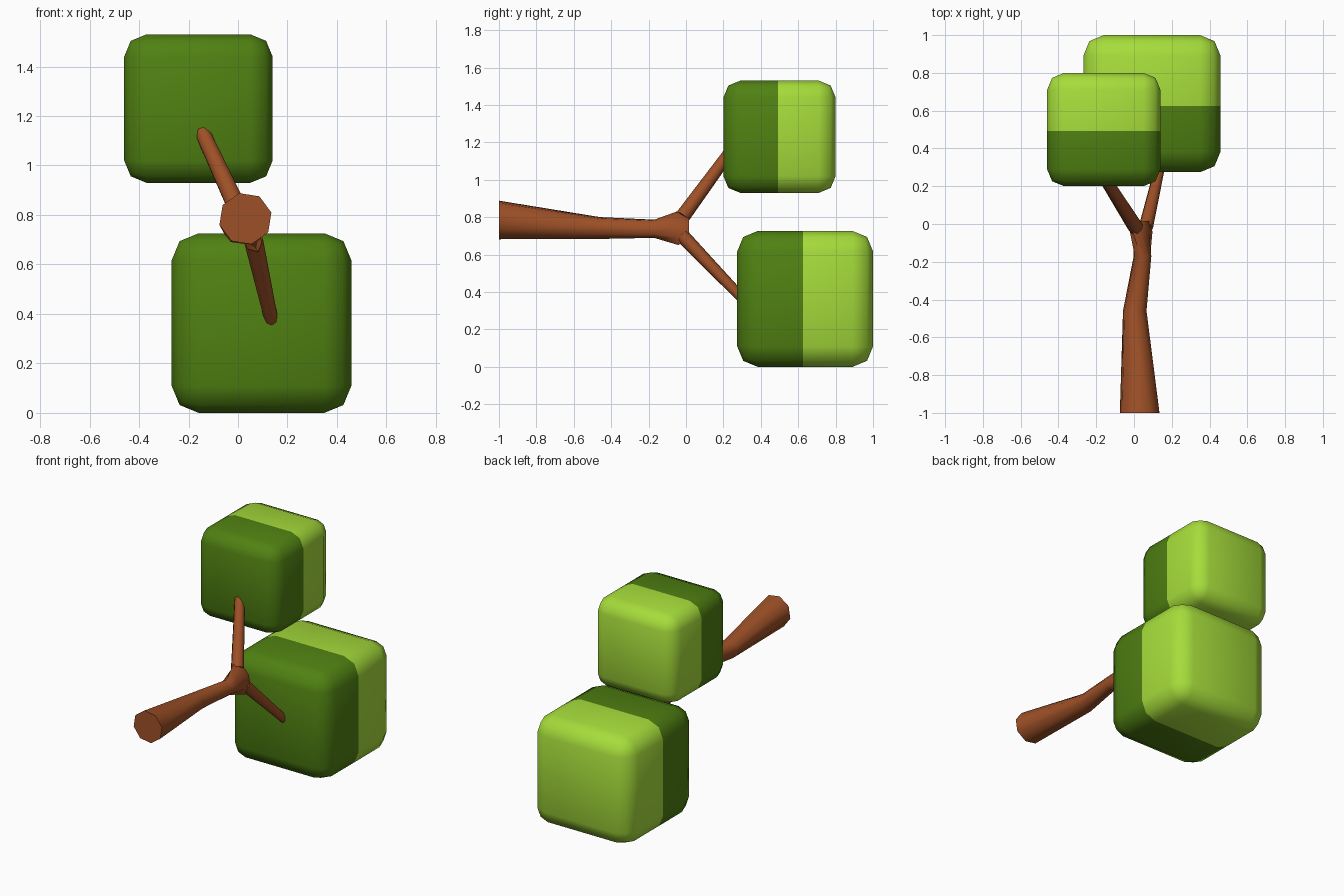
import bpy, bmesh, math
from mathutils import Vector

if "Cube" in bpy.data.objects:
    bpy.data.objects.remove(bpy.data.objects["Cube"])


def material(name, rgb):
    m = bpy.data.materials.new(name)
    m.diffuse_color = (*rgb, 1)
    m.use_nodes = True
    m.node_tree.nodes["Principled BSDF"].inputs["Base Color"].default_value = m.diffuse_color
    return m


BARK = material("bark brown", (0.34, 0.08, 0.02))
DARK = material("dark leaf green", (0.08, 0.22, 0.006))
LIGHT = material("light leaf green", (0.38, 0.72, 0.043))


def finish(name, bm, mats):
    bmesh.ops.recalc_face_normals(bm, faces=bm.faces[:])
    me = bpy.data.meshes.new(name)
    bm.to_mesh(me)
    bm.free()
    for m in mats:
        me.materials.append(m)
    ob = bpy.data.objects.new(name, me)
    bpy.context.collection.objects.link(ob)
    return ob


def foliage(name, centre, size, split_y):
    """Rounded cube, dark in front of split_y and light behind it."""
    bm = bmesh.new()
    bmesh.ops.create_cube(bm, size=size)
    bmesh.ops.translate(bm, verts=bm.verts[:], vec=centre)
    bmesh.ops.bevel(bm, geom=bm.edges[:], offset=size * 0.15, segments=2,
                    profile=0.5, affect='EDGES')
    bmesh.ops.bisect_plane(bm, geom=bm.verts[:] + bm.edges[:] + bm.faces[:],
                           plane_co=(0, split_y, 0), plane_no=(0, 1, 0))
    for f in bm.faces:
        f.smooth = True
        f.material_index = int(f.calc_center_median().y > split_y)
    return finish(name, bm, [DARK, LIGHT])


def limb(name, rings, axis, sides=8):
    """Loft of elliptical rings (centre, side radius, up radius, lean)."""
    q = Vector(axis).to_track_quat('Y', 'Z')
    bm = bmesh.new()
    loops = []
    for c, rx, rz, lean in rings:
        loop = []
        for i in range(sides):
            a = 2 * math.pi * (i + 0.3) / sides
            dz = rz * math.sin(a)
            p = Vector((rx * math.cos(a) - lean * dz, 0, dz))
            loop.append(bm.verts.new(Vector(c) + q @ p))
        loops.append(loop)
    for a, b in zip(loops, loops[1:]):
        for i in range(sides):
            j = (i + 1) % sides
            bm.faces.new((a[i], a[j], b[j], b[i])).smooth = True
    bm.faces.new(loops[0])
    bm.faces.new(loops[-1])
    ob = finish(name, bm, [BARK])
    bpy.context.view_layer.objects.active = ob
    ob.select_set(True)
    bpy.ops.object.shade_smooth_by_angle(angle=math.radians(50))
    ob.select_set(False)


# Leaf blocks
foliage("small_foliage", (-0.16, 0.50, 1.23), 0.60, 0.493)
foliage("large_foliage", (0.095, 0.637, 0.363), 0.726, 0.625)

# Trunk lying along y, flaring into the fork
limb("trunk", [
    ((0.030, -1.00, 0.785), 0.108, 0.106, 0),
    ((0.004, -0.46, 0.742), 0.064, 0.060, 0),
    ((0.045, -0.17, 0.738), 0.048, 0.050, 0),
    ((0.038, -0.04, 0.742), 0.050, 0.094, 0.35),
    ((0.040, 0.015, 0.745), 0.034, 0.055, 0.35),
], (0, 1, 0))

# Branches, each running from the fork into a leaf block
for name, start, end, r0, r1 in [
    ("upper_branch", (0.010, -0.02, 0.80), (-0.17, 0.265, 1.19), 0.041, 0.031),
    ("lower_branch", (0.062, -0.02, 0.70), (0.145, 0.335, 0.33), 0.039, 0.026),
]:
    axis = Vector(end) - Vector(start)
    limb(name, [(start, r0, r0, 0), (end, r1, r1, 0)], axis)
